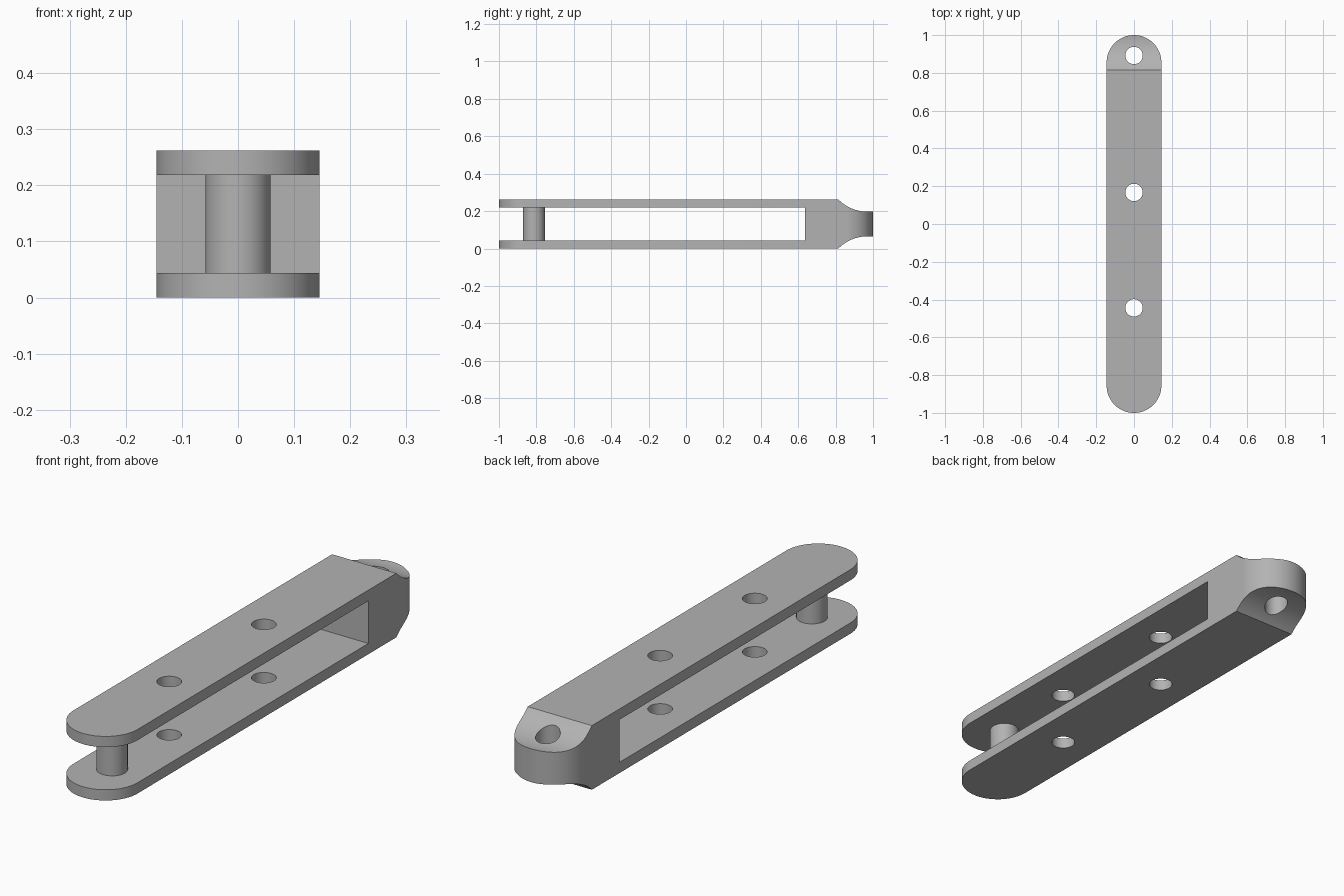
import bpy
import bmesh
from math import radians, pi, sin, cos, asin
from mathutils import Vector

if "Cube" in bpy.data.objects:
    bpy.data.objects.remove(bpy.data.objects["Cube"])

HEIGHT, PLATE = 0.262, 0.044
HALF_WIDTH, END_Y = 0.145, 0.855
SLOT_END, SHOULDER = 0.635, 0.815
MID = HEIGHT / 2

grey = bpy.data.materials.new("plain_grey")
grey.use_nodes = True
COLOUR = (0.45, 0.45, 0.45, 1)
grey.diffuse_color = COLOUR
grey.node_tree.nodes["Principled BSDF"].inputs["Base Color"].default_value = COLOUR


def prism(name, outline, offset):
    """Extrude a closed outline of 3D points along an offset."""
    bm = bmesh.new()
    face = bm.faces.new([bm.verts.new(p) for p in outline])
    top = bmesh.ops.extrude_face_region(bm, geom=[face])["geom"]
    bmesh.ops.translate(bm, vec=Vector(offset),
                        verts=[g for g in top if isinstance(g, bmesh.types.BMVert)])
    bmesh.ops.recalc_face_normals(bm, faces=bm.faces)
    mesh = bpy.data.meshes.new(name)
    bm.to_mesh(mesh)
    bm.free()
    obj = bpy.data.objects.new(name, mesh)
    bpy.context.collection.objects.link(obj)
    mesh.materials.append(grey)
    return obj


def arc(y, radius, z, start, end, steps):
    """Points on a horizontal arc centred on x = 0."""
    angles = [start + (end - start) * i / steps for i in range(steps + 1)]
    return [(radius * cos(a), y + radius * sin(a), z) for a in angles]


def cylinder(name, y, radius, bottom, top):
    return prism(name, arc(y, radius, bottom, 0, 2 * pi, 64)[:-1], (0, 0, top - bottom))


def select_only(obj):
    bpy.ops.object.select_all(action="DESELECT")
    obj.select_set(True)
    bpy.context.view_layer.objects.active = obj


def boolean(target, tool, operation):
    """Apply a boolean and discard the tool."""
    mod = target.modifiers.new("cut", "BOOLEAN")
    mod.operation, mod.solver, mod.object = operation, "EXACT", tool
    select_only(target)
    bpy.ops.object.modifier_apply(modifier=mod.name)
    bpy.data.objects.remove(tool)


# Side profile: forked plates, solid block and a tang with scooped top and bottom
drop, arc_y = 0.065, 0.97
run = arc_y - SHOULDER
radius = (run ** 2 + drop ** 2) / (2 * drop)
start, end = -asin(run / radius), asin((1.05 - arc_y) / radius)
scoop = []
for i in range(33):
    a = start + (end - start) * i / 32
    scoop.append((arc_y + radius * sin(a), HEIGHT - drop + radius * (1 - cos(a))))
upper = [(SLOT_END, HEIGHT - PLATE), (-1.1, HEIGHT - PLATE), (-1.1, HEIGHT)] + scoop
lower = [(y, HEIGHT - z) for y, z in reversed(upper)]
link = prism("forked_link", [(-0.3, y, z) for y, z in upper + lower], (0.6, 0, 0))

# Round both ends in plan
rounded = (arc(END_Y, HALF_WIDTH, -0.1, 0, pi, 48)
           + arc(-END_Y, HALF_WIDTH, -0.1, pi, 2 * pi, 48))
boolean(link, prism("rounded_plan", rounded, (0, 0, 0.5)), "INTERSECT")

# Through holes in the tang and both plates
for y in (0.892, 0.167, -0.444):
    boolean(link, cylinder("hole_cutter", y, 0.046, -0.1, 0.4), "DIFFERENCE")

# Pin between the fork plates
pin = cylinder("fork_pin", -0.813, 0.058, PLATE, HEIGHT - PLATE)

for obj in (link, pin):
    select_only(obj)
    bpy.ops.object.shade_smooth_by_angle(angle=radians(25))
